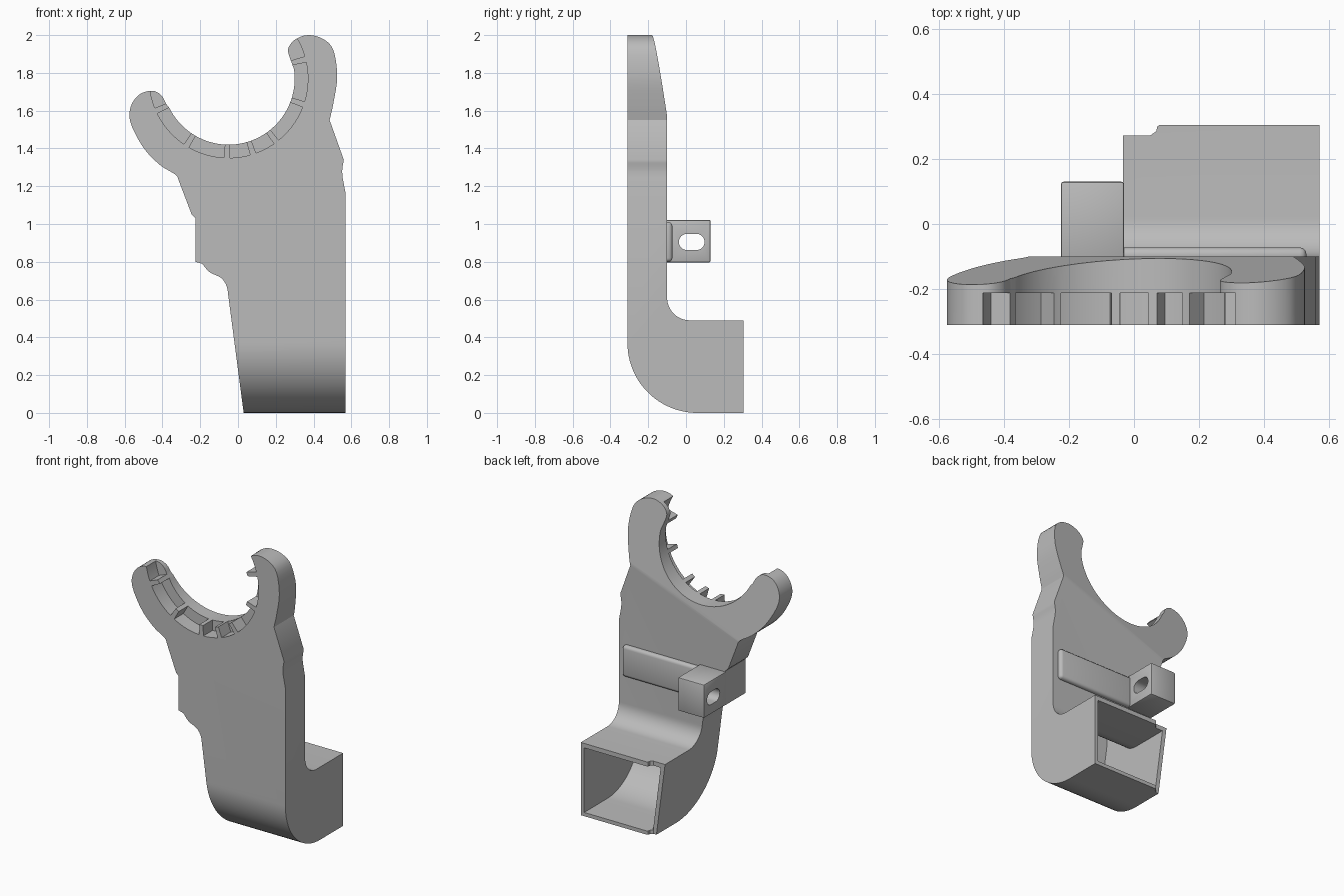
import bpy, bmesh, math
from mathutils import Matrix, Vector

cube = bpy.data.objects.get("Cube")
if cube:
    bpy.data.objects.remove(cube, do_unlink=True)

grey = bpy.data.materials.new("plain_grey")
grey.use_nodes = True
COLOUR = (0.5, 0.5, 0.5, 1)
grey.diffuse_color = COLOUR
grey.node_tree.nodes["Principled BSDF"].inputs["Base Color"].default_value = COLOUR


def prism(name, pts, axis, lo, hi, matrix=None):
    """Extrude an outline: (x, z) along y, (y, z) along x or (x, y) along z."""
    place = {"y": lambda p: (p[0], lo, p[1]), "x": lambda p: (lo, p[0], p[1]),
             "z": lambda p: (p[0], p[1], lo)}[axis]
    step = Vector([(hi - lo) * (axis == a) for a in "xyz"])
    bm = bmesh.new()
    face = bm.faces.new([bm.verts.new(place(p)) for p in pts])
    ext = bmesh.ops.extrude_face_region(bm, geom=[face])
    bmesh.ops.translate(bm, vec=step, verts=[g for g in ext["geom"] if isinstance(g, bmesh.types.BMVert)])
    bmesh.ops.recalc_face_normals(bm, faces=bm.faces)
    mesh = bpy.data.meshes.new(name)
    bm.to_mesh(mesh)
    bm.free()
    mesh.materials.append(grey)
    obj = bpy.data.objects.new(name, mesh)
    bpy.context.collection.objects.link(obj)
    if matrix:
        mesh.transform(matrix)
    return obj


def apply(obj, mod):
    bpy.context.view_layer.objects.active = obj
    bpy.ops.object.modifier_apply(modifier=mod.name)


def combine(obj, tool, operation):
    tool.hide_render = True
    mod = obj.modifiers.new("combine", "BOOLEAN")
    mod.operation, mod.solver, mod.object = operation, "EXACT", tool
    apply(obj, mod)
    bpy.data.objects.remove(tool, do_unlink=True)


def bevel(obj, width, segments=2):
    mod = obj.modifiers.new("soft_edges", "BEVEL")
    mod.width, mod.segments, mod.limit_method = width, segments, "ANGLE"
    mod.angle_limit = math.radians(40)
    apply(obj, mod)


def arc(cx, cy, r, start, end, n=16):
    angles = [math.radians(start + (end - start) * i / n) for i in range(n + 1)]
    return [(cx + r * math.cos(a), cy + r * math.sin(a)) for a in angles]


def spline(points, n=4):
    """Smooth open curve through the points."""
    p = [Vector(q) for q in points]
    p = [p[0] * 2 - p[1]] + p + [p[-1] * 2 - p[-2]]
    out = []
    for a, b, c, d in zip(p, p[1:], p[2:], p[3:]):
        for i in range(n):
            t = i / n
            out.append(tuple(0.5 * (2 * b + (c - a) * t + (2 * a - 5 * b + 4 * c - d) * t ** 2
                                    + (3 * b - a - 3 * c + d) * t ** 3)))
    return out + [tuple(points[-1])]


# Front outline: base, right edge, tall horn, ring opening, short horn, left edge
RX, RZ, RR = -0.05, 1.77, 0.35
tall_horn = spline([(0.485, 1.55), (0.505, 1.64), (0.525, 1.78), (0.505, 1.92), (0.45, 1.98),
                    (0.37, 2.0), (0.3, 1.975), (0.265, 1.925), (0.278, 1.87)])
short_horn = spline([(-0.38, 1.635), (-0.405, 1.68), (-0.45, 1.705), (-0.515, 1.69), (-0.56, 1.64),
                     (-0.575, 1.57), (-0.55, 1.49), (-0.49, 1.39), (-0.41, 1.31), (-0.33, 1.26),
                     (-0.31, 1.22)])
left_edge = [(-0.245, 1.05), (-0.225, 1.03), (-0.225, 0.8)] + spline(
    [(-0.19, 0.79), (-0.15, 0.745), (-0.09, 0.715), (-0.06, 0.67), (-0.05, 0.61)])
right_edge = [(0.03, 0), (0.57, 0), (0.57, 1.16)] + spline([(0.553, 1.25), (0.552, 1.29), (0.56, 1.34)], 3)
outline = right_edge + tall_horn + arc(RX, RZ, RR, 8, -154, 48) + short_horn + left_edge
body = prism("duct_body", outline, "y", -0.5, 0.5)

# Side outline: curved elbow, rear socket, flat upright
side = (arc(0.06, 0.37, 0.37, 180, 270, 24) + [(0.305, 0), (0.305, 0.49)]
        + arc(0.02, 0.61, 0.12, 270, 180, 12) + [(-0.1, 2.1), (-0.31, 2.1)])
combine(body, prism("side_outline", side, "x", -1, 1), "INTERSECT")

# Tilted taper on the back of the horns
tilt = Matrix.Translation((0.49, 0, 1.57)) @ Matrix.Rotation(math.radians(-21.4), 4, "Y")
taper = [(-0.1, 0), (-0.226, 0.7), (0.2, 0.7), (0.2, 0)]
combine(body, prism("taper_cutter", taper, "x", -2, 1, tilt), "DIFFERENCE")

# Hollow channel, open at the back of the socket
channel = prism("channel", [(0.055, 0.025), (0.545, 0.025), (0.545, 1.2), (-0.02, 1.2), (-0.02, 0.6)],
                "y", -0.5, 0.5)
bore = (arc(0.06, 0.37, 0.345, 180, 270, 24) + [(0.4, 0.025), (0.4, 0.46)]
        + arc(0.02, 0.61, 0.15, 270, 180, 12) + [(-0.13, 1.2), (-0.285, 1.2)])
combine(channel, prism("bore", bore, "x", -1, 1), "INTERSECT")
combine(body, channel, "DIFFERENCE")

# Stepped corner of the socket mouth
step = [(-0.2, 0.272), (0.05, 0.272), (0.068, 0.285), (0.072, 0.3), (0.09, 0.312), (0.09, 0.4), (-0.2, 0.4)]
combine(body, prism("step_cutter", step, "z", -0.2, 0.7), "DIFFERENCE")

# Vents around the ring, separated by ribs
ribs = [186, 204, 238, 269, 288, 307, 341, 374, 394]
for a, b in zip(ribs, ribs[1:]):
    vent = arc(RX, RZ, 0.42, a + 2.2, b - 2.2, 10) + arc(RX, RZ, 0.3, b - 2.2, a + 2.2, 10)
    combine(body, prism("vent_cutter", vent, "y", -0.4, -0.212), "DIFFERENCE")

# Raised pad across the back
pad = prism("back_pad", [(-0.2, 0.8), (0.53, 0.8), (0.53, 1.01), (-0.2, 1.01)], "y", -0.12, -0.072)
bevel(pad, 0.02, 3)

# Mounting lug with a slotted hole
lug = prism("mounting_lug", [(-0.225, 0.797), (-0.03, 0.797), (-0.03, 1.022), (-0.225, 1.022)],
            "y", -0.11, 0.13)
bevel(lug, 0.008)
hole = arc(0.055, 0.905, 0.043, -90, 90) + arc(0.005, 0.905, 0.043, 90, 270)
combine(lug, prism("hole_cutter", hole, "x", -0.5, 0.5), "DIFFERENCE")

# Smooth curved walls, crisp edges
bpy.ops.object.select_all(action="DESELECT")
for obj in (body, pad, lug):
    obj.select_set(True)
bpy.context.view_layer.objects.active = body
bpy.ops.object.shade_smooth_by_angle(angle=math.radians(30))
